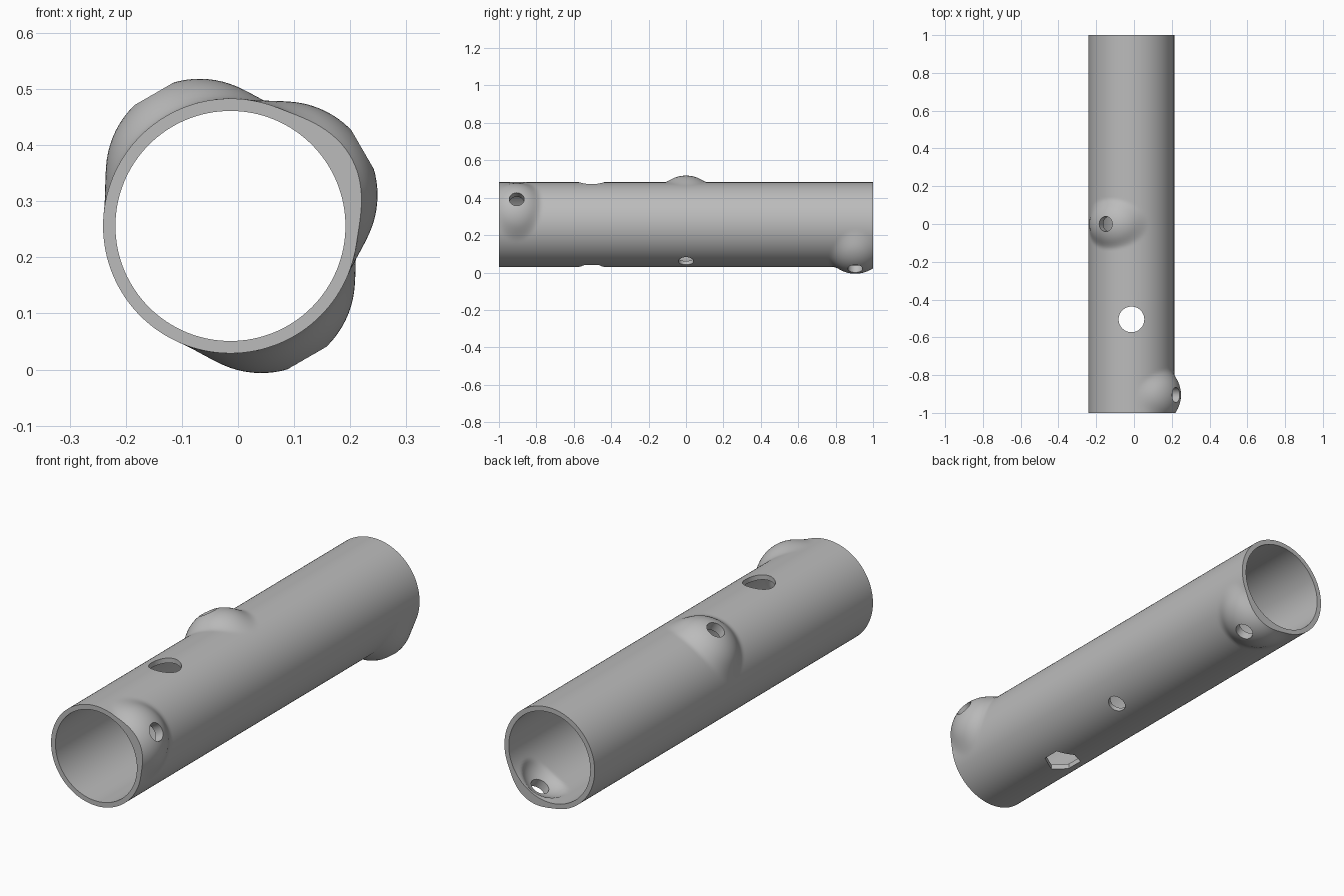
import bpy, bmesh, math
from mathutils import Vector, Matrix

if "Cube" in bpy.data.objects:
    bpy.data.objects.remove(bpy.data.objects["Cube"], do_unlink=True)

CX, CZ = -0.0135, 0.256          # tube axis
R_OUT, R_IN = 0.227, 0.205
BUMPS = [(120, 0.0), (30, -0.905), (-60, 0.905)]   # angle, position along tube
BUMP_OFFSET, DOME_OUT, DOME_IN = 0.11, 0.167, 0.126
SIDES = 128

grey = bpy.data.materials.new("grey")
grey.use_nodes = True
grey.diffuse_color = (0.5, 0.5, 0.5, 1)
grey.node_tree.nodes["Principled BSDF"].inputs["Base Color"].default_value = (0.5, 0.5, 0.5, 1)


def radius_at(angle, y, base, dome, blend):
    """Tube radius with spherical domes blended in."""
    r = base
    for deg, by in BUMPS:
        a = angle - math.radians(deg)
        side = dome ** 2 - (y - by) ** 2 - (BUMP_OFFSET * math.sin(a)) ** 2
        if side <= 0 or math.cos(a) < 0:
            continue
        s = BUMP_OFFSET * math.cos(a) + math.sqrt(side)
        h = max(blend - abs(r - s), 0) / blend
        r = max(r, s) + h * h * blend / 4
    return r


def stations():
    """Rows along the tube, dense around the bumps."""
    rows = [-1.0]
    for end, steps in [(-0.7, 24), (-0.2, 4), (0.2, 36), (0.7, 4), (1.0, 24)]:
        start = rows[-1]
        rows += [start + (end - start) * i / steps for i in range(1, steps + 1)]
    return rows


def make_tube():
    bm = bmesh.new()

    def wall(base, dome, blend):
        grid = []
        for y in stations():
            ring = []
            for i in range(SIDES):
                a = 2 * math.pi * i / SIDES
                r = radius_at(a, y, base, dome, blend)
                ring.append(bm.verts.new((CX + r * math.cos(a), y, CZ + r * math.sin(a))))
            grid.append(ring)
        return grid

    def bridge(a, b):
        for i in range(SIDES):
            j = (i + 1) % SIDES
            bm.faces.new((a[i], a[j], b[j], b[i]))

    outer = wall(R_OUT, DOME_OUT, 0.02)
    inner = wall(R_IN, DOME_IN, 0.004)
    for grid in (outer, inner):
        for a, b in zip(grid, grid[1:]):
            bridge(a, b)
    bridge(outer[0], inner[0])
    bridge(outer[-1], inner[-1])
    bmesh.ops.recalc_face_normals(bm, faces=bm.faces)
    mesh = bpy.data.meshes.new("tube")
    bm.to_mesh(mesh)
    bm.free()
    obj = bpy.data.objects.new("tube", mesh)
    bpy.context.collection.objects.link(obj)
    mesh.materials.append(grey)
    return obj


def drill(target, deg, y, radius, near, far, sides=48):
    """Cut a radial hole between two distances from the axis."""
    a = math.radians(deg)
    d = Vector((math.cos(a), 0, math.sin(a)))
    bm = bmesh.new()
    turn = d.to_track_quat('Z', 'Y').to_matrix().to_4x4()
    place = Matrix.Translation(Vector((CX, y, CZ)) + d * (near + far) / 2) @ turn
    bmesh.ops.create_cone(bm, cap_ends=True, segments=sides, radius1=radius,
                          radius2=radius, depth=far - near, matrix=place)
    mesh = bpy.data.meshes.new("hole_cutter")
    bm.to_mesh(mesh)
    bm.free()
    mesh.materials.append(grey)
    cutter = bpy.data.objects.new("hole_cutter", mesh)
    cutter.hide_render = True
    bpy.context.collection.objects.link(cutter)
    mod = target.modifiers.new("hole", 'BOOLEAN')
    mod.operation = 'DIFFERENCE'
    mod.solver = 'EXACT'
    mod.object = cutter
    bpy.context.view_layer.objects.active = target
    bpy.ops.object.modifier_apply(modifier=mod.name)
    bpy.data.objects.remove(cutter, do_unlink=True)


tube = make_tube()
bpy.ops.object.select_all(action='DESELECT')
tube.select_set(True)

# Bolt holes through the bumps, the middle one passing through both walls
for deg, y in BUMPS:
    drill(tube, deg, y, 0.04, -0.3 if y == 0 else 0.05, 0.35)

# Round hole on top, hexagonal pocket below
drill(tube, 90, -0.505, 0.068, 0.05, 0.35)
drill(tube, -90, -0.505, 0.08, 0.05, 0.35, sides=6)

bpy.ops.object.shade_smooth_by_angle(angle=math.radians(30))
